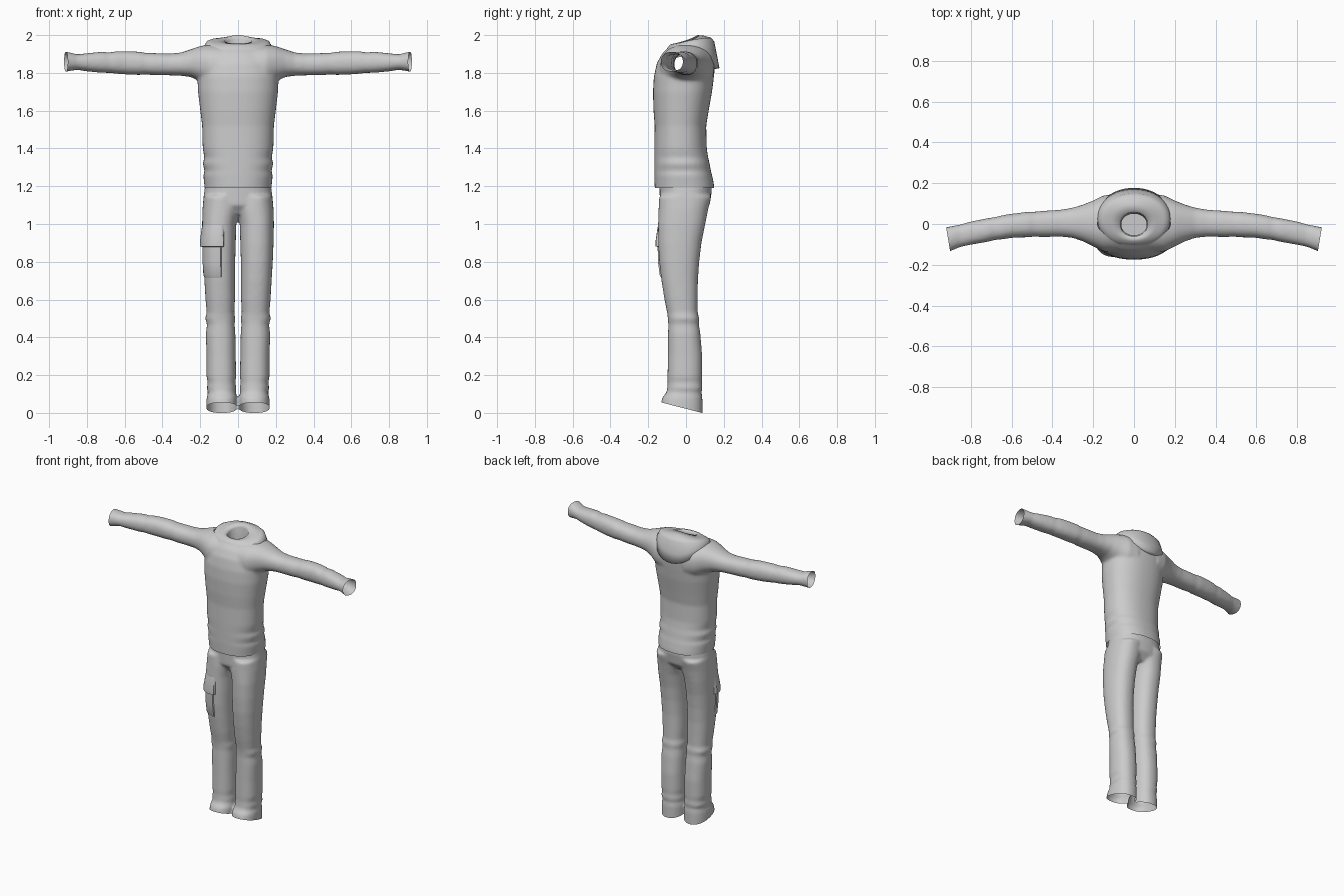
import bpy, bmesh
from math import sin, cos, pi, radians
from mathutils import Vector

if "Cube" in bpy.data.objects:
    bpy.data.objects.remove(bpy.data.objects["Cube"])

grey = bpy.data.materials.new("grey cloth")
grey.use_nodes = True
grey.diffuse_color = (0.6, 0.6, 0.6, 1)
grey.node_tree.nodes["Principled BSDF"].inputs["Base Color"].default_value = (0.6, 0.6, 0.6, 1)


def oval(a0, a1, b0, b1, t, power=0.88):
    """Point at angle t on a slightly squared oval filling the given box."""
    c, s = cos(t), sin(t)
    return ((a0 + a1) / 2 + (a1 - a0) / 2 * abs(c) ** power * (1 if c > 0 else -1),
            (b0 + b1) / 2 + (b1 - b0) / 2 * abs(s) ** power * (1 if s > 0 else -1))


def loft(bm, rings, closed=True, caps=True):
    """Skin a list of rings of points."""
    rows = [[bm.verts.new(p) for p in ring] for ring in rings]
    n = len(rows[0])
    for low, high in zip(rows, rows[1:]):
        for i in range(n if closed else n - 1):
            j = (i + 1) % n
            bm.faces.new((low[i], low[j], high[j], high[i]))
    if caps:
        bm.faces.new(rows[0][::-1])
        bm.faces.new(rows[-1])


def angles(n=40):
    return [2 * pi * i / n for i in range(n)]


def upright(bm, table, side=1):
    """Tube along z from rows of z, x0, x1, y0, y1."""
    rings = []
    for z, *box in table:
        pts = [oval(*box, t) for t in angles()]
        rings.append([(side * x, y, z) for x, y in pts])
    loft(bm, rings)


def sideways(bm, table, side):
    """Tube along x from rows of x, y0, y1, z0, z1."""
    rings = []
    for x, *box in table:
        rings.append([(side * x, *oval(*box, t)) for t in angles()])
    loft(bm, rings)


def finish(name, bm):
    bmesh.ops.recalc_face_normals(bm, faces=bm.faces)
    mesh = bpy.data.meshes.new(name)
    bm.to_mesh(mesh)
    bm.free()
    mesh.materials.clear()
    mesh.materials.append(grey)
    mesh.polygons.foreach_set("use_smooth", [True] * len(mesh.polygons))
    obj = bpy.data.objects.new(name, mesh)
    bpy.context.collection.objects.link(obj)
    return obj


def fuse(name, bm, cuts):
    """Blend overlapping tubes into one skin, then cut its ends open."""
    blank = finish(name + "_blank", bm)
    remesh = blank.modifiers.new("fuse", 'REMESH')
    remesh.mode = 'VOXEL'
    remesh.voxel_size = 0.009
    soft = blank.modifiers.new("soften", 'SMOOTH')
    soft.factor = 0.5
    soft.iterations = 8
    graph = bpy.context.evaluated_depsgraph_get()
    mesh = bpy.data.meshes.new_from_object(blank.evaluated_get(graph))
    bpy.data.objects.remove(blank)
    out = bmesh.new()
    out.from_mesh(mesh)
    for co, no in cuts:
        geom = out.verts[:] + out.edges[:] + out.faces[:]
        bmesh.ops.bisect_plane(out, geom=geom, plane_co=co,
                               plane_no=Vector(no).normalized(), clear_outer=True)
    return finish(name, out)


# Shirt: torso and two sleeves, open at hem, neck and cuffs
torso = [
    (1.10, -.175, .175, -.16, .15), (1.20, -.178, .178, -.166, .15),
    (1.26, -.184, .184, -.168, .138), (1.28, -.176, .176, -.168, .132),
    (1.32, -.188, .188, -.168, .125), (1.35, -.178, .178, -.168, .118),
    (1.40, -.187, .187, -.168, .11), (1.52, -.19, .19, -.166, .107),
    (1.60, -.20, .20, -.172, .12), (1.70, -.212, .212, -.175, .138),
    (1.78, -.215, .215, -.17, .148), (1.85, -.205, .205, -.155, .155),
    (1.90, -.18, .18, -.128, .145), (1.95, -.14, .14, -.08, .11),
    (1.98, -.11, .11, -.05, .08),
]
sleeve = [
    (.08, -.14, .15, 1.70, 1.95), (.15, -.135, .14, 1.72, 1.95),
    (.20, -.11, .115, 1.755, 1.942), (.25, -.085, .095, 1.778, 1.925),
    (.30, -.068, .08, 1.785, 1.908), (.36, -.062, .07, 1.787, 1.902),
    (.45, -.064, .064, 1.788, 1.905), (.49, -.062, .06, 1.792, 1.906),
    (.52, -.065, .06, 1.789, 1.912), (.60, -.068, .05, 1.792, 1.915),
    (.65, -.076, .042, 1.796, 1.914), (.68, -.078, .034, 1.80, 1.908),
    (.72, -.088, .028, 1.80, 1.912), (.80, -.102, .012, 1.808, 1.904),
    (.85, -.112, -.002, 1.816, 1.898), (.88, -.125, -.008, 1.812, 1.906),
    (.92, -.142, -.016, 1.804, 1.914), (1.0, -.15, -.03, 1.804, 1.914),
]
bm = bmesh.new()
upright(bm, torso)
for side in (1, -1):
    sideways(bm, sleeve, side)
fuse("shirt", bm, [
    ((0, 0, 1.19), (0, 0, -1)), ((0, 0, 1.945), (0, 0, 1)),
    ((.92, -.02, 0), (.12, -.02, 0)), ((-.92, -.02, 0), (-.12, -.02, 0))])

# Trousers: hips and two legs, open at the slanted hems
hips = [
    (1.05, -.15, .15, -.10, .08), (1.10, -.186, .186, -.138, .125),
    (1.18, -.178, .178, -.14, .138), (1.26, -.165, .165, -.14, .12),
]
leg = [
    (-.08, .006, .168, -.14, .087), (.04, .004, .168, -.135, .087),
    (.08, .004, .166, -.126, .087), (.11, .012, .158, -.102, .082),
    (.13, .008, .166, -.10, .088), (.16, .014, .16, -.097, .084),
    (.19, .01, .167, -.098, .086), (.30, .012, .167, -.096, .086),
    (.42, .014, .17, -.095, .076), (.47, .018, .164, -.094, .068),
    (.50, .014, .174, -.096, .07), (.53, .02, .166, -.10, .062),
    (.60, .016, .172, -.114, .062), (.70, .016, .178, -.13, .063),
    (.80, .015, .184, -.142, .07), (.90, .012, .188, -.147, .082),
    (1.00, .009, .19, -.148, .102), (1.08, -.01, .188, -.145, .118),
    (1.15, .0, .182, -.142, .136),
]
bm = bmesh.new()
upright(bm, hips)
for side in (1, -1):
    upright(bm, leg, side)
fuse("trousers", bm, [((0, .085, 0), (0, -.055, -.215))])

# Folded collar around the tilted neck opening:
# half width, front y, back y, then height at front, side and back
collar = [
    (.062, -.055, .05, 1.88, 1.89, 1.90), (.066, -.06, .056, 1.94, 1.955, 1.98),
    (.072, -.066, .062, 1.955, 1.972, 2.0), (.11, -.085, .10, 1.95, 1.968, 1.996),
    (.145, -.10, .135, 1.93, 1.972, 1.985), (.165, -.11, .15, 1.915, 1.966, 1.965),
    (.178, -.115, .165, 1.90, 1.945, 1.89), (.18, -.12, .177, 1.88, 1.925, 1.825),
    (.165, -.11, .15, 1.875, 1.92, 1.82),
]
rings = []
for half, y0, y1, front, mid, back in collar:
    ring = []
    for t in angles(48):
        s = sin(t)
        x, y = oval(-half, half, y0, y1, t, 0.95)
        ring.append((x, y, mid + (back - front) / 2 * s + ((back + front) / 2 - mid) * s * s))
    rings.append(ring)
bm = bmesh.new()
loft(bm, rings, caps=False)
finish("collar", bm)


def leg_box(z):
    for low, high in zip(leg, leg[1:]):
        if low[0] <= z <= high[0]:
            f = (z - low[0]) / (high[0] - low[0])
            return [a + (b - a) * f for a, b in zip(low[1:], high[1:])]


# Thigh pocket with a flap, wrapped round the outer front of the right leg
def patch(name, profile, start, end, steps=14):
    rings = []
    for z, lift in profile:
        x0, x1, y0, y1 = leg_box(z)
        ring = []
        for i in range(steps + 1):
            d = -.008 if i in (0, steps) else lift
            t = radians(start + (end - start) * i / steps)
            x, y = oval(x0 - d, x1 + d, y0 - d, y1 + d, t)
            ring.append((-x, y, z))
        rings.append(ring)
    bm = bmesh.new()
    loft(bm, rings, closed=False, caps=False)
    obj = finish(name, bm)
    bpy.context.view_layer.objects.active = obj
    obj.select_set(True)
    bpy.ops.object.shade_smooth_by_angle(angle=radians(40))
    obj.select_set(False)


patch("pocket_flap", [(1.02, -.006), (.98, .003), (.91, .014), (.88, .015), (.879, -.004)], -108, 0)
patch("pocket_pouch", [(.90, .004), (.80, .006), (.73, .006), (.70, -.006)], -100, -8)
